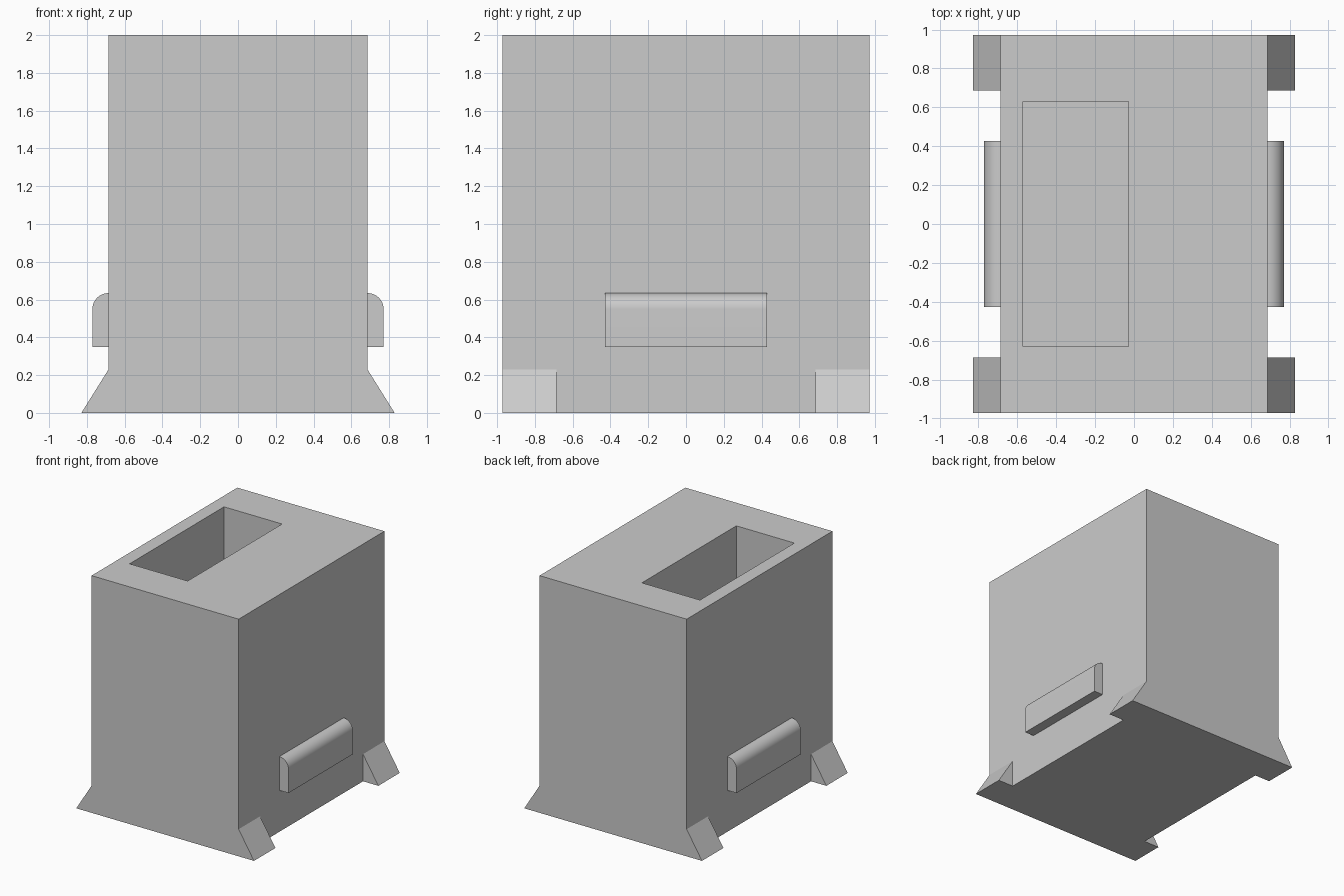
import bpy, bmesh, math

if "Cube" in bpy.data.objects:
    bpy.data.objects.remove(bpy.data.objects["Cube"], do_unlink=True)

W, D, H = 0.686, 0.971, 2.0          # half width, half depth, height

grey = bpy.data.materials.new("plain_grey")
grey.use_nodes = True
grey.diffuse_color = (0.6, 0.6, 0.6, 1)
grey.node_tree.nodes["Principled BSDF"].inputs["Base Color"].default_value = (0.6, 0.6, 0.6, 1)


def finish(bm, name):
    bmesh.ops.recalc_face_normals(bm, faces=bm.faces)
    mesh = bpy.data.meshes.new(name)
    bm.to_mesh(mesh)
    bm.free()
    mesh.materials.append(grey)
    obj = bpy.data.objects.new(name, mesh)
    bpy.context.collection.objects.link(obj)
    return obj


def prism(name, profile, y0, y1, side):
    """Sweep an x-z profile along y; side flips it to the other flank."""
    bm = bmesh.new()
    face = bm.faces.new([bm.verts.new((side * x, y0, z)) for x, z in profile])
    new = bmesh.ops.extrude_face_region(bm, geom=[face], use_keep_orig=True)["geom"]
    bmesh.ops.translate(bm, vec=(0, y1 - y0, 0),
                        verts=[g for g in new if isinstance(g, bmesh.types.BMVert)])
    return finish(bm, name)


# Body with one deep slot in the top, off to one side
bm = bmesh.new()
bmesh.ops.create_cube(bm, size=2)
for v in bm.verts:
    v.co = (v.co.x * W, v.co.y * D, (v.co.z + 1) * H / 2)
top = max(bm.faces, key=lambda f: f.calc_center_median().z)
slot_x, slot_y, floor_z = (-0.571, -0.029), (-0.629, 0.629), 0.4
for z in (H, floor_z):
    bmesh.ops.inset_region(bm, faces=[top], thickness=0.1)
    mid = top.calc_center_median()
    for v in top.verts:
        v.co = (slot_x[v.co.x > mid.x], slot_y[v.co.y > mid.y], z)
finish(bm, "body")

# Side handles with a rounded upper edge
r, z_low, z_high = 0.085, 0.349, 0.634
arc = [(W + r * math.sin(a), z_high - r + r * math.cos(a))
       for a in (math.pi / 2 * i / 12 for i in range(13))]
grip = [(W, z_low)] + arc + [(W + r, z_low)]

# Splayed wedge feet
wedge = [(W, 0), (W + 0.143, 0), (W, 0.229)]

for side, label in ((1, "left"), (-1, "right")):
    handle = prism(label + "_handle", grip, -0.428, 0.428, side)
    bpy.ops.object.select_all(action="DESELECT")
    handle.select_set(True)
    bpy.context.view_layer.objects.active = handle
    bpy.ops.object.shade_smooth_by_angle(angle=math.radians(30))
    prism(label + "_front_foot", wedge, -D, -0.686, side)
    prism(label + "_back_foot", wedge, 0.686, D, side)
